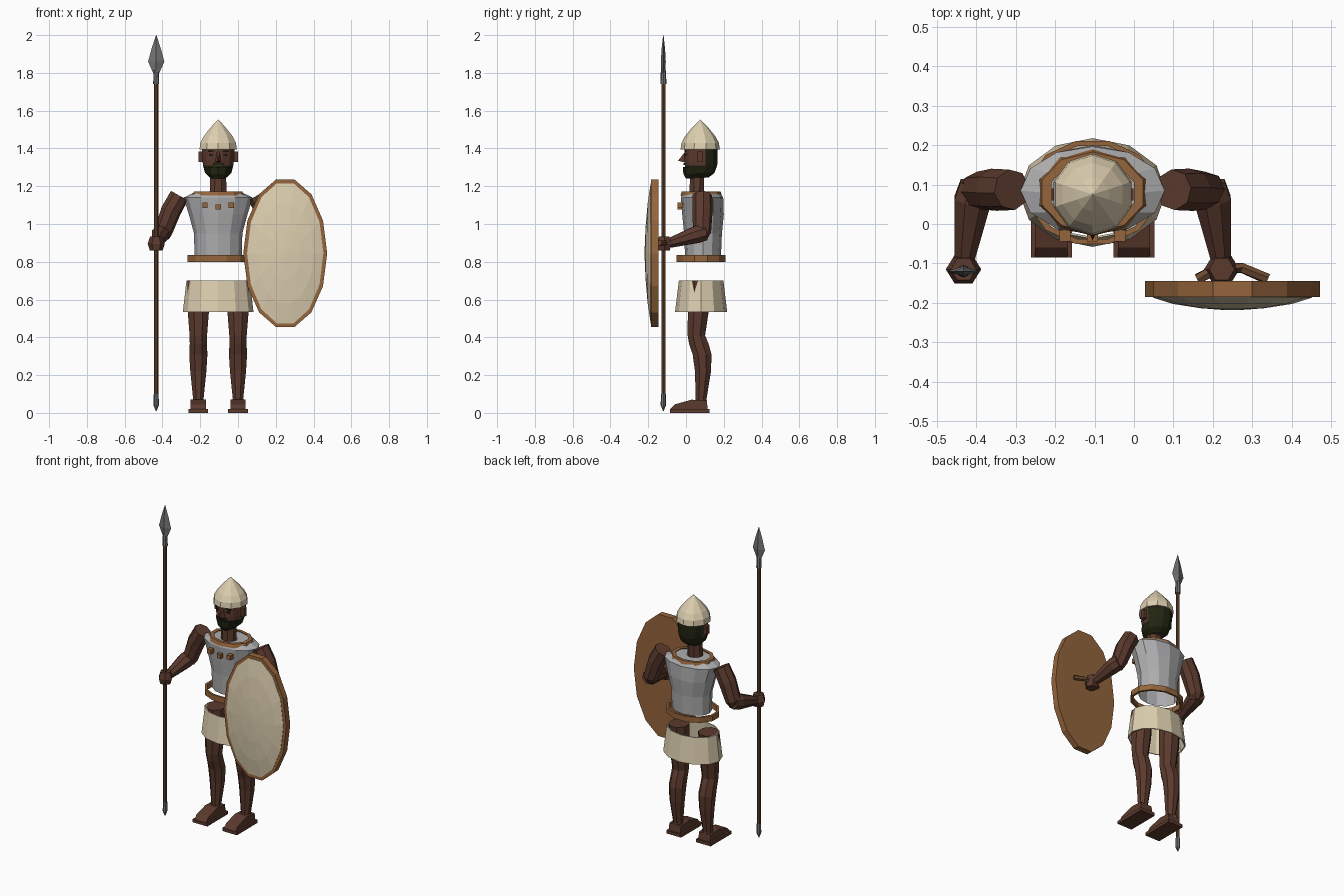
import bpy, bmesh, math
from mathutils import Vector

if "Cube" in bpy.data.objects:
    bpy.data.objects.remove(bpy.data.objects["Cube"])

CX, CY = -0.105, 0.08          # body axis


def material(name, rgb):
    m = bpy.data.materials.new(name)
    m.diffuse_color = (*rgb, 1)
    m.use_nodes = True
    m.node_tree.nodes["Principled BSDF"].inputs["Base Color"].default_value = m.diffuse_color
    return m


SKIN = material("dark_skin", (0.105, 0.042, 0.027))
HAIR = material("black_hair", (0.016, 0.018, 0.006))
LINEN = material("cream_linen", (0.72, 0.62, 0.43))
ARMOUR = material("grey_armour", (0.42, 0.42, 0.43))
LEATHER = material("tan_leather", (0.30, 0.13, 0.045))
WOOD = material("shaft_wood", (0.15, 0.068, 0.03))
STEEL = material("steel", (0.17, 0.17, 0.17))


def finish(name, bm, *mats):
    bmesh.ops.recalc_face_normals(bm, faces=bm.faces)
    me = bpy.data.meshes.new(name)
    bm.to_mesh(me)
    bm.free()
    for m in mats:
        me.materials.append(m)
    ob = bpy.data.objects.new(name, me)
    bpy.context.collection.objects.link(ob)
    return ob


def skin_rings(bm, rings, closed=False, caps=True):
    """Join equal rings of points with quads."""
    vs = [[bm.verts.new(p) for p in r] for r in rings]
    n = len(vs[0])
    pairs = list(zip(vs, vs[1:])) + ([(vs[-1], vs[0])] if closed else [])
    for a, b in pairs:
        for i in range(n):
            j = (i + 1) % n
            bm.faces.new((a[i], a[j], b[j], b[i]))
    if caps and not closed:
        bm.faces.new(vs[0])
        bm.faces.new(vs[-1])


def loft(name, rows, n, *mats, phase=0.0, closed=False, caps=True):
    """rows: (centre x, centre y, z, radius x, radius y)"""
    bm = bmesh.new()
    ang = [2 * math.pi * (i + phase) / n for i in range(n)]
    skin_rings(bm, [[(x + rx * math.cos(a), y + ry * math.sin(a), z) for a in ang]
                    for x, y, z, rx, ry in rows], closed, caps)
    return finish(name, bm, *mats)


def tube(name, path, radii, n, mat):
    bm = bmesh.new()
    pts = [Vector(p) for p in path]
    rings = []
    for i, p in enumerate(pts):
        t = (pts[min(i + 1, len(pts) - 1)] - pts[max(i - 1, 0)]).normalized()
        u = t.cross(Vector((0.9, 0.1, 0.4))).normalized()
        v = t.cross(u)
        rings.append([p + radii[i] * (u * math.cos(k * math.tau / n) + v * math.sin(k * math.tau / n))
                      for k in range(n)])
    skin_rings(bm, rings)
    return finish(name, bm, mat)


def box(name, c, s, mat):
    bm = bmesh.new()
    bmesh.ops.create_cube(bm, size=1)
    for v in bm.verts:
        v.co = Vector(c) + Vector([a * b for a, b in zip(v.co, s)])
    return finish(name, bm, mat)


def body(rows):
    return [(CX, CY + dy, z, rx, ry) for z, rx, ry, dy in rows]


# Cuirass, collar, belt and kilt
loft("cuirass", body([(0.83, 0.125, 0.095, 0.01), (0.95, 0.128, 0.1, 0.01), (1.05, 0.155, 0.11, 0.01),
                      (1.14, 0.183, 0.112, 0.005), (1.165, 0.13, 0.1, 0), (1.165, 0.05, 0.045, -0.02)]),
     12, ARMOUR, caps=False)
loft("collar", body([(1.15, 0.145, 0.11, 0), (1.172, 0.135, 0.103, 0),
                     (1.172, 0.11, 0.085, 0), (1.15, 0.12, 0.09, 0)]), 10, LEATHER, phase=0.5, closed=True)
loft("belt", body([(0.80, 0.168, 0.135, 0), (0.835, 0.168, 0.135, 0),
                   (0.835, 0.152, 0.122, 0), (0.80, 0.152, 0.122, 0)]), 12, LEATHER, phase=0.5, closed=True)
loft("kilt", body([(0.535, 0.187, 0.138, 0), (0.70, 0.168, 0.118, 0),
                   (0.70, 0.162, 0.113, 0), (0.535, 0.18, 0.132, 0)]), 12, LINEN, closed=True)
for i, (dx, z) in enumerate([(-0.07, 1.10), (0, 1.09), (0.07, 1.10)]):
    box(f"collar_stud_{i}", (CX + dx, -0.03, z), (0.028, 0.03, 0.028), LEATHER)

# Neck and head: hair at the back, beard round the jaw
loft("neck", [(CX, 0.055, 1.13, 0.05, 0.042), (CX, 0.06, 1.28, 0.044, 0.04)], 8, SKIN, phase=0.5)
head = loft("head", [(CX, y, z, rx, ry) for y, z, rx, ry in [
    (0.065, 1.245, 0.045, 0.055), (0.075, 1.27, 0.072, 0.078), (0.08, 1.31, 0.083, 0.088),
    (0.08, 1.335, 0.086, 0.09), (0.08, 1.41, 0.09, 0.09)]], 12, SKIN, HAIR, phase=0.5)
for f in head.data.polygons:
    c = f.center
    if c.y > 0.085 or (c.z < 1.30 and abs(f.normal.z) < 0.98):
        f.material_index = 1
loft("beard", [(CX, 0.045, 1.24, 0.035, 0.045), (CX, 0.06, 1.265, 0.066, 0.074),
               (CX, 0.065, 1.302, 0.082, 0.082)], 10, HAIR, phase=0.5)
box("moustache", (CX, -0.009, 1.318), (0.055, 0.008, 0.012), HAIR)
bm = bmesh.new()                                   # wedge nose
base = [bm.verts.new((CX + x, -0.003, z)) for x, z in [(-0.018, 1.325), (0.018, 1.325), (0.008, 1.385), (-0.008, 1.385)]]
tip = bm.verts.new((CX, -0.042, 1.335))
bm.faces.new(base)
for i in range(4):
    bm.faces.new((base[i], base[(i + 1) % 4], tip))
finish("nose", bm, SKIN)
for s in (-1, 1):
    box("eyebrow", (CX + s * 0.037, -0.004, 1.385), (0.036, 0.009, 0.008), HAIR)
    box("eye", (CX + s * 0.036, -0.003, 1.365), (0.022, 0.009, 0.009), HAIR)
    box("ear", (CX + s * 0.093, 0.075, 1.355), (0.022, 0.03, 0.055), SKIN)

# Pointed helmet
loft("helmet", [(CX, 0.075, z, r, r) for z, r in
                [(1.395, 0.104), (1.43, 0.099), (1.465, 0.08), (1.51, 0.043), (1.552, 0.002)]], 10, LINEN, phase=0.5)

# Limbs, mirrored about the body axis
for s, side in ((-1, "right"), (1, "left")):
    lx = CX + s * 0.105
    loft(f"{side}_leg", [(lx, y, z, rx, ry) for y, z, rx, ry in [
        (0.07, 0.70, 0.062, 0.066), (0.065, 0.54, 0.061, 0.06), (0.055, 0.41, 0.05, 0.05),
        (0.068, 0.365, 0.049, 0.056), (0.085, 0.31, 0.052, 0.054), (0.09, 0.22, 0.046, 0.046),
        (0.08, 0.075, 0.03, 0.031), (0.08, 0.02, 0.032, 0.036)]], 8, SKIN, phase=0.5)
    box(f"{side}_sole", (lx, 0.02, 0.01), (0.104, 0.21, 0.02), SKIN)
    bm = bmesh.new()                               # sloping foot
    skin_rings(bm, [[(lx + x, y, z) for y, z in
                     [(-0.083, 0.02), (0.115, 0.02), (0.11, 0.065), (0.03, 0.07), (-0.06, 0.045)]]
                    for x in (-0.041, 0.041)])
    finish(f"{side}_foot", bm, SKIN)

    def out(d, y, z):
        return (CX + s * d, y, z)
    tube(f"{side}_upper_arm", [out(0.205, 0.087, 1.15), out(0.25, 0.087, 1.07), out(0.29, 0.085, 0.96),
                               out(0.295, 0.075, 0.925)], [0.052, 0.054, 0.048, 0.035], 8, SKIN)
    tube(f"{side}_forearm", [out(0.295, 0.1, 0.955), out(0.305, 0.06, 0.945), out(0.325, -0.085, 0.9)],
         [0.045, 0.05, 0.028], 8, SKIN)
    loft(f"{side}_hand", [out(0.328, -0.115, 0.86) + (0.034, 0.034), out(0.328, -0.115, 0.895) + (0.045, 0.042),
                          out(0.328, -0.115, 0.935) + (0.032, 0.032)], 6, SKIN)

# Spear
SX, SY = -0.433, -0.12
def spear(name, rows, n, mat):
    return loft(name, [(SX, SY, z, rx, ry) for z, rx, ry in rows], n, mat)
spear("spear_shaft", [(0.06, 0.011, 0.011), (1.76, 0.011, 0.011)], 8, WOOD)
spear("spear_butt", [(0.01, 0.002, 0.002), (0.04, 0.014, 0.014), (0.1, 0.013, 0.013)], 8, STEEL)
spear("spear_socket", [(1.74, 0.016, 0.016), (1.79, 0.015, 0.015), (1.82, 0.012, 0.012)], 8, STEEL)
spear("spear_blade", [(1.79, 0.012, 0.01), (1.86, 0.043, 0.013), (1.93, 0.024, 0.009), (2.0, 0.001, 0.001)], 4, STEEL)

# Shield: wooden disc with rim, domed linen face
def ellipse(y, k, d=0.0):
    return [(0.25 + (0.222 * k - d) * math.cos(i * math.tau / 14), y,
             0.845 + (0.4 * k - d) * math.sin(i * math.tau / 14)) for i in range(14)]
bm = bmesh.new()
skin_rings(bm, [ellipse(-0.145, 1), ellipse(-0.185, 1)])
finish("shield_rim", bm, LEATHER)
bm = bmesh.new()
skin_rings(bm, [ellipse(-0.184, 1, 0.02), ellipse(-0.187, 1, 0.02), ellipse(-0.203, 0.68),
                ellipse(-0.214, 0.36), ellipse(-0.219, 0.06)])
finish("shield_face", bm, LINEN)
tube("shield_grip", [(0.16, -0.14, 0.9), (0.215, -0.112, 0.9), (0.275, -0.112, 0.9), (0.34, -0.14, 0.9)],
     [0.014] * 4, 6, WOOD)
